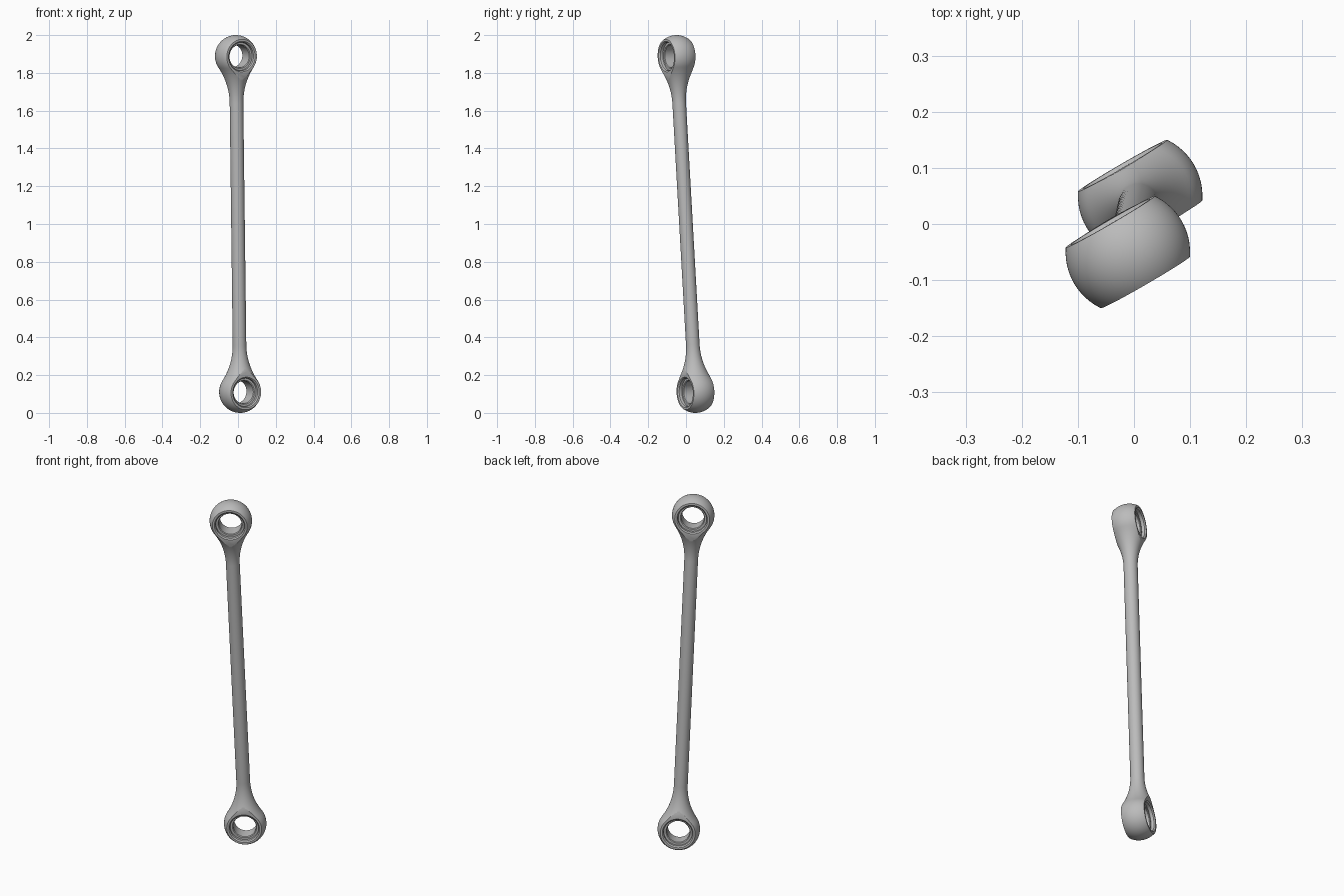
import bpy, bmesh, math
from mathutils import Vector, Matrix

if "Cube" in bpy.data.objects:
    bpy.data.objects.remove(bpy.data.objects["Cube"])

# Main dimensions
TOP = Vector((-0.011, -0.05, 0.889))   # top eye centre relative to the middle
L = TOP.length
R, ROD, FACE, FLARE = 0.111, 0.036, 0.0625, 0.25
SEG = 64

steel = bpy.data.materials.new("grey_steel")
steel.diffuse_color = (0.5, 0.5, 0.5, 1)
steel.use_nodes = True
steel.node_tree.nodes["Principled BSDF"].inputs["Base Color"].default_value = steel.diffuse_color


def lathe(name, profile, closed=False):
    """Spin (radius, height) points around local Z."""
    bm = bmesh.new()
    vs = [bm.verts.new((r, 0, h)) for r, h in profile]
    es = [bm.edges.new(p) for p in zip(vs, vs[1:])]
    bmesh.ops.spin(bm, geom=vs + es, cent=(0, 0, 0), axis=(0, 0, 1),
                   angle=math.tau, steps=SEG, use_merge=False)
    bmesh.ops.remove_doubles(bm, verts=bm.verts, dist=1e-5)
    bmesh.ops.recalc_face_normals(bm, faces=bm.faces)
    me = bpy.data.meshes.new(name)
    bm.to_mesh(me)
    bm.free()
    ob = bpy.data.objects.new(name, me)
    bpy.context.collection.objects.link(ob)
    return ob


# Half profile: ball end, then a concave flare tangent to ball and rod
rho = (FLARE**2 + ROD**2 - R**2) / (2 * (R - ROD))
tangent = math.atan2(FLARE, ROD + rho)          # angle where ball meets flare
half = []
N = 28
for i in range(N + 1):
    t = math.pi / 2 - i / N * (math.pi / 2 + tangent)
    half.append((max(0, R * math.cos(t)), L + R * math.sin(t)))
for i in range(1, 17):
    t = tangent * (1 - i / 16)
    half.append((ROD + rho - rho * math.cos(t), L - FLARE + rho * math.sin(t)))
profile = half + [(r, -h) for r, h in reversed(half)]
rod = lathe("connecting_rod", profile)

# Flat faces on both sides of the eyes
bm = bmesh.new()
bm.from_mesh(rod.data)
for s in (-1, 1):
    res = bmesh.ops.bisect_plane(bm, geom=bm.verts[:] + bm.edges[:] + bm.faces[:],
                                 plane_co=(0, s * FACE, 0), plane_no=(0, s, 0),
                                 clear_outer=True)
    bmesh.ops.holes_fill(bm, edges=[e for e in bm.edges if e.is_boundary], sides=0)
bmesh.ops.recalc_face_normals(bm, faces=bm.faces)
bm.to_mesh(rod.data)
bm.free()

# Stepped bores: chamfer, counterbore, shoulder, narrow middle
side = [(0, 0.08), (0.081, 0.08), (0.081, 0.0625), (0.075, 0.056),
        (0.075, 0.04), (0.064, 0.04), (0.06, 0.036)]
bore = side + [(r, -h) for r, h in reversed(side)]
cutters = []
for s in (-1, 1):
    cut = lathe("bore_cutter", bore)
    cut.data.transform(Matrix.Translation((0, 0, s * L)) @ Matrix.Rotation(math.pi / 2, 4, 'X'))
    cut.hide_render = True
    mod = rod.modifiers.new("bore", 'BOOLEAN')
    mod.operation, mod.solver, mod.object = 'DIFFERENCE', 'EXACT', cut
    cutters.append(cut)
dg = bpy.context.evaluated_depsgraph_get()
mesh = bpy.data.meshes.new_from_object(rod.evaluated_get(dg))
rod.modifiers.clear()
rod.data = mesh
for cut in cutters:
    bpy.data.objects.remove(cut)

# Lean the rod and turn the eyes
z = TOP.normalized()
front = Vector((0.5, -0.866, 0))
y = -(front - z * front.dot(z)).normalized()
x = y.cross(z)
turn = Matrix((x, y, z)).transposed().to_4x4()
mesh.transform(Matrix.Translation((0, 0, 1)) @ turn)

mesh.materials.clear()
mesh.materials.append(steel)
bpy.context.view_layer.objects.active = rod
rod.select_set(True)
bpy.ops.object.shade_smooth_by_angle(angle=math.radians(30))
